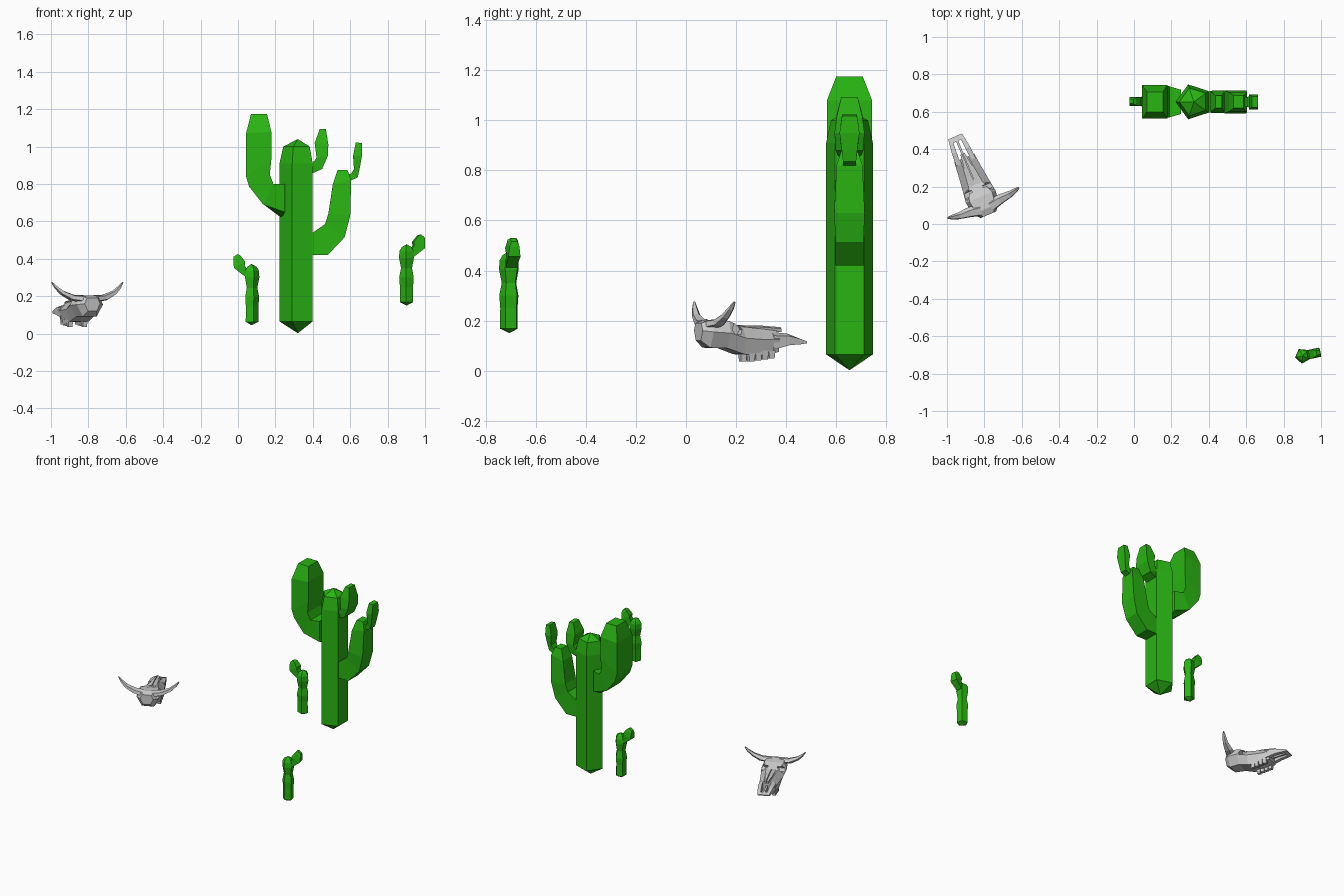
import bpy, bmesh
from math import sin, cos, pi, radians
from mathutils import Matrix

green = bpy.data.materials.new("cactus_green")
green.diffuse_color = (0.022, 0.46, 0.006, 1)


def loft(name, rings, mat=None, matrix=None):
    """Skin a chain of equal-sized rings, capping both ends."""
    bm = bmesh.new()
    loops = [[bm.verts.new(p) for p in r] for r in rings]
    n = len(loops[0])
    for a, b in zip(loops, loops[1:]):
        for i in range(n):
            j = (i + 1) % n
            bm.faces.new((a[i], a[j], b[j], b[i]))
    bm.faces.new(loops[0][::-1])
    bm.faces.new(loops[-1])
    bmesh.ops.remove_doubles(bm, verts=bm.verts, dist=0.0005)
    bmesh.ops.recalc_face_normals(bm, faces=bm.faces)
    me = bpy.data.meshes.new(name)
    bm.to_mesh(me)
    bm.free()
    ob = bpy.data.objects.new(name, me)
    bpy.context.collection.objects.link(ob)
    if mat:
        me.materials.append(mat)
    if matrix:
        ob.matrix_world = matrix
    return ob


def stem(name, profile, matrix):
    """Five-sided upright body from (z, radius) pairs, one corner towards -x."""
    rings = [[(r * cos(pi + k * 2 * pi / 5), r * sin(pi + k * 2 * pi / 5), z)
              for k in range(5)] for z, r in profile]
    return loft(name, rings, green, matrix)


def arm(name, pairs, matrix):
    """Four-sided arm from (inner x, z, outer x, z, half depth)."""
    rings = [[(xa, -h, za), (xb, -h, zb), (xb, h, zb), (xa, h, za)]
             for xa, za, xb, zb, h in pairs]
    return loft(name, rings, green, matrix)


# Large cactus: trunk and four arms
row = Matrix.Translation((0, 0.653, 0))
stem("trunk", [(0.002, 0), (0.065, 0.098), (0.91, 0.098), (1.0, 0.078), (1.04, 0)],
     Matrix.Translation((0.32, 0.653, 0)))
arm("left_arm", [(0.25, 0.80, 0.25, 0.65, 0.065), (0.19, 0.80, 0.135, 0.69, 0.083),
                 (0.17, 0.85, 0.06, 0.785, 0.087), (0.178, 0.93, 0.043, 0.84, 0.09),
                 (0.178, 1.08, 0.043, 1.07, 0.09), (0.155, 1.175, 0.07, 1.175, 0.053)], row)
loft("left_arm_keel", [[(0.25, -0.065, 0.652), (0.25, 0.065, 0.652), (0.235, 0, 0.617)],
                       [(0.14, -0.082, 0.69), (0.14, 0.082, 0.69), (0.14, 0, 0.688)]], green, row)
arm("right_arm", [(0.37, 0.53, 0.37, 0.42, 0.055), (0.40, 0.54, 0.48, 0.42, 0.055),
                  (0.465, 0.585, 0.57, 0.515, 0.056), (0.483, 0.64, 0.60, 0.63, 0.061),
                  (0.507, 0.80, 0.605, 0.82, 0.052), (0.533, 0.875, 0.585, 0.875, 0.034)], row)
arm("upper_right_arm", [(0.37, 0.89, 0.37, 0.845, 0.04), (0.395, 0.905, 0.45, 0.88, 0.055),
                        (0.42, 0.94, 0.48, 0.95, 0.06), (0.41, 1.02, 0.483, 1.01, 0.052),
                        (0.437, 1.093, 0.47, 1.093, 0.033)], row)
arm("outer_right_arm", [(0.585, 0.85, 0.585, 0.81, 0.025), (0.605, 0.855, 0.64, 0.835, 0.026),
                        (0.62, 0.88, 0.652, 0.89, 0.032), (0.615, 0.95, 0.662, 0.95, 0.04),
                        (0.63, 1.023, 0.662, 1.018, 0.03)], row)

# Two small cacti, the same shape turned opposite ways
for tag, x, y, z, turn in (("left", 0.072, 0.655, 0.045, 180), ("right", 0.902, -0.705, 0.15, 12)):
    m = Matrix.Translation((x, y, z)) @ Matrix.Rotation(radians(turn), 4, 'Z')
    stem(tag + "_small_cactus",
         [(0, 0), (0.018, 0.038), (0.10, 0.037), (0.15, 0.041), (0.20, 0.031), (0.255, 0.042),
          (0.29, 0.04), (0.312, 0.028), (0.328, 0)], m)
    arm(tag + "_small_arm",
        [(0.02, 0.29, 0.02, 0.255, 0.017), (0.036, 0.32, 0.04, 0.265, 0.022),
         (0.034, 0.34, 0.094, 0.306, 0.025), (0.06, 0.373, 0.097, 0.345, 0.02),
         (0.075, 0.38, 0.095, 0.366, 0.012)], m)

# Skull: local x is sideways, y points to the nose
place = Matrix.Translation((-0.80, 0.10, 0)) @ Matrix.Rotation(radians(23), 4, 'Z')


def skull_ring(y, top, mid, bottom, zt, zm, zb):
    return [(-top, y, zt), (top, y, zt), (mid, y, zm), (bottom, y, zb),
            (-bottom, y, zb), (-mid, y, zm)]


skull = loft("skull", [
    skull_ring(-0.055, 0.03, 0.045, 0.025, 0.19, 0.16, 0.12),
    skull_ring(-0.02, 0.055, 0.076, 0.04, 0.203, 0.155, 0.092),
    skull_ring(0.05, 0.066, 0.086, 0.05, 0.198, 0.15, 0.09),
    skull_ring(0.12, 0.04, 0.076, 0.055, 0.176, 0.13, 0.066),
    skull_ring(0.20, 0.03, 0.066, 0.052, 0.168, 0.125, 0.062),
    skull_ring(0.275, 0.022, 0.058, 0.045, 0.16, 0.125, 0.075)], None, place)

# Eye sockets, open towards the top
for s in (-1, 1):
    rings = [[(s * u, 0.085 + 0.026 * cos(k * pi / 3), 0.165 + 0.024 * sin(k * pi / 3))
              for k in range(6)] for u in (0.032, 0.12)]
    cutter = loft("socket_cutter", rings, None, place)
    cutter.hide_render = True
    cutter.hide_viewport = True
    mod = skull.modifiers.new("socket", 'BOOLEAN')
    mod.object = cutter
    mod.operation = 'DIFFERENCE'
    mod.solver = 'EXACT'

for s, tag in ((-1, "left"), (1, "right")):
    # Horn sweeping out and up
    path = [(0.04, -0.014, 0.187, 0.034), (0.095, -0.004, 0.193, 0.028),
            (0.15, 0.0, 0.218, 0.019), (0.185, 0.008, 0.248, 0.013), (0.206, 0.014, 0.274, 0.005)]
    loft(tag + "_horn", [[(s * (x - 0.5 * r * sin(k * 2 * pi / 5)), y + r * cos(k * 2 * pi / 5),
                           z + 0.55 * r * sin(k * 2 * pi / 5)) for k in range(5)]
                         for x, y, z, r in path], None, place)
    # Nasal bone on top of the snout
    loft(tag + "_nasal_bone", [
        [(s * 0.002, y, zt), (s * w, y, zt - 0.006), (s * w, y, zb), (s * 0.002, y, zb)]
        for y, w, zt, zb in ((0.12, 0.028, 0.182, 0.16), (0.22, 0.024, 0.18, 0.15),
                             (0.30, 0.012, 0.174, 0.155))], None, place)
    # Prong of the muzzle around the nose opening
    loft(tag + "_muzzle_prong", [
        [(s * a, y, zt), (s * b, y, zm), (s * b, y, zb), (s * a, y, zb)]
        for y, a, b, zt, zm, zb in ((0.25, 0.03, 0.057, 0.155, 0.14, 0.085),
                                    (0.32, 0.026, 0.052, 0.148, 0.138, 0.102),
                                    (0.375, 0.022, 0.044, 0.128, 0.125, 0.106),
                                    (0.40, 0.02, 0.04, 0.117, 0.117, 0.11))], None, place)
    # Cheek tooth row
    for i in range(4):
        y = 0.155 + 0.029 * i
        loft(f"{tag}_tooth_{i}", [[(s * (0.042 + dx), y + dy, z) for dx, dy in
                                   ((-t, -t), (t, -t), (t, t), (-t, t))]
                                  for z, t in ((0.08, 0.014), (0.036 + 0.004 * i, 0.011))], None, place)

# Bar closing the muzzle tip and the bone dividing the nose opening
loft("muzzle_tip", [[(x, 0.372, 0.124), (x, 0.40, 0.117), (x, 0.40, 0.11), (x, 0.372, 0.108)]
                    for x in (-0.03, 0.03)], None, place)
loft("nose_divider", [[(-0.006, y, zt), (0.006, y, zt), (0.006, y, zb), (-0.006, y, zb)]
                      for y, zt, zb in ((0.26, 0.13, 0.1), (0.385, 0.12, 0.108))], None, place)
